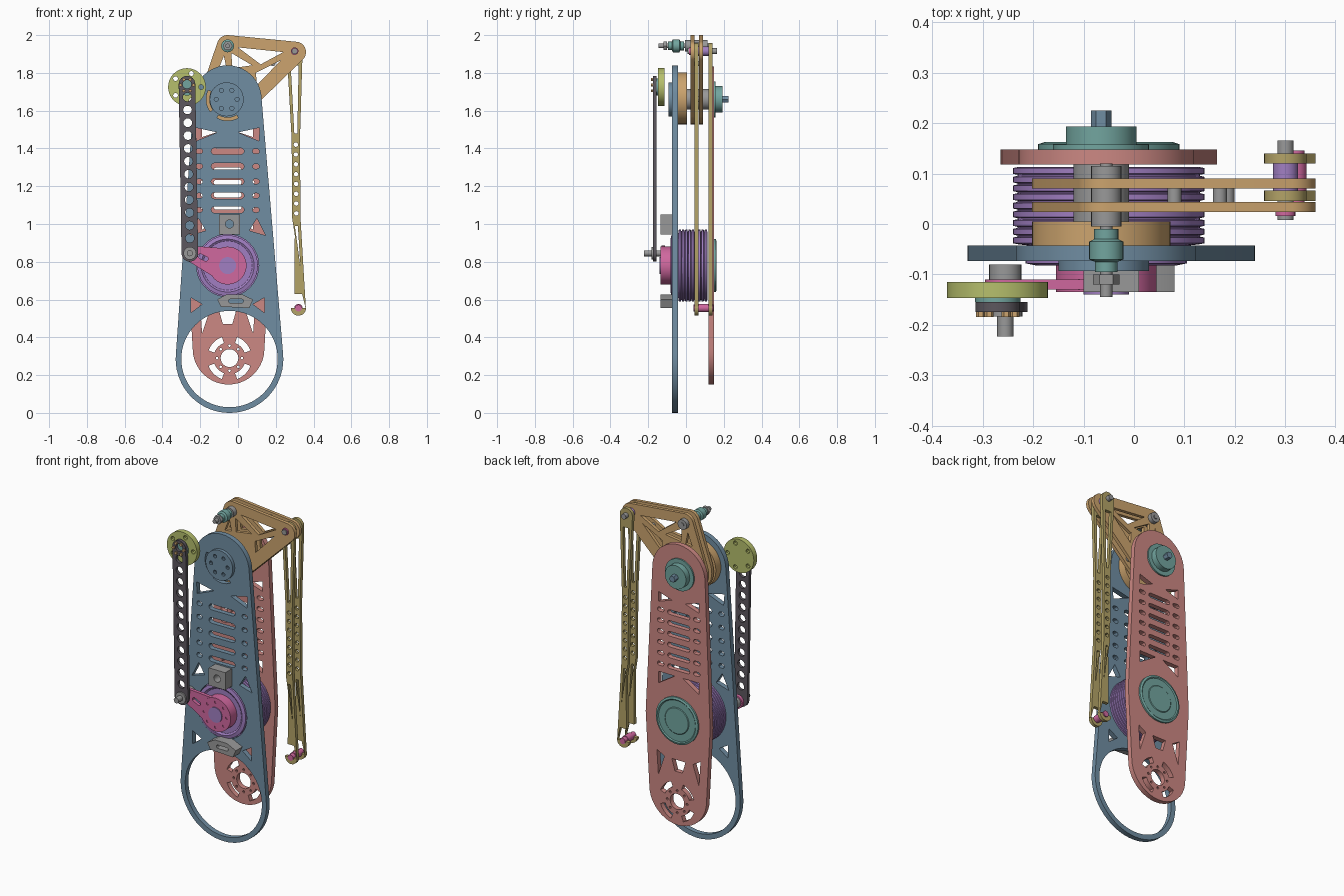
import bpy, bmesh, math
from math import cos, sin, pi, radians
from mathutils import Matrix, Vector
from mathutils.geometry import convex_hull_2d

cube = bpy.data.objects.get("Cube")
if cube:
    bpy.data.objects.remove(cube)


def material(name, hexcode):
    rgb = [int(hexcode[i:i + 2], 16) / 255 for i in (0, 2, 4)]
    col = [c / 12.92 if c < 0.04 else ((c + 0.055) / 1.055) ** 2.4 for c in rgb] + [1]
    m = bpy.data.materials.new(name)
    m.use_nodes = True
    m.diffuse_color = col
    m.node_tree.nodes["Principled BSDF"].inputs["Base Color"].default_value = col
    return m


BLUE = material("slate blue", "708DA2")
RED = material("salmon red", "CC8883")
TAN = material("tan", "CCA46E")
OLIVE = material("olive", "B3A367")
LIME = material("lime", "B6BF6C")
PURPLE = material("purple", "A17FC2")
PINK = material("pink", "D0689F")
TEAL = material("teal", "72A59F")
GREY = material("grey", "999999")
DARK = material("dark grey", "5C575E")


# --- shape helpers in the x-z plane ---
def circle(x, z, r, n=40):
    return [(x + r * cos(2 * pi * i / n), z + r * sin(2 * pi * i / n)) for i in range(n)]


def hull(*circles):
    pts = [Vector(p) for c in circles for p in circle(*c)]
    return [tuple(pts[i]) for i in convex_hull_2d(pts)]


def slot(x0, z0, x1, z1, r):
    return hull((x0, z0, r, 12), (x1, z1, r, 12))


def arc(x, z, r0, r1, a0, a1, n=8):
    ang = [radians(a0 + (a1 - a0) * i / n) for i in range(n + 1)]
    return ([(x + r1 * cos(a), z + r1 * sin(a)) for a in ang]
            + [(x + r0 * cos(a), z + r0 * sin(a)) for a in reversed(ang)])


def ring_of_holes(x, z, r, count, size):
    return [circle(x + r * cos(2 * pi * i / count), z + r * sin(2 * pi * i / count), size, 10)
            for i in range(count)]


def both(shape, axis=-0.055):
    return [shape, [(2 * axis - x, z) for x, z in shape]]


def add(name, mesh, mat):
    mesh.materials.clear()
    mesh.materials.append(mat)
    ob = bpy.data.objects.new(name, mesh)
    bpy.context.collection.objects.link(ob)
    return ob


def plate(name, outline, holes, y0, y1, mat):
    """Flat plate with cut-outs, from y0 to y1."""
    cu = bpy.data.curves.new(name, "CURVE")
    cu.dimensions, cu.fill_mode, cu.extrude = "2D", "BOTH", (y1 - y0) / 2
    for loop in [outline] + holes:
        s = cu.splines.new("POLY")
        s.points.add(len(loop) - 1)
        for p, (x, z) in zip(s.points, loop):
            p.co = (x, z, 0, 1)
        s.use_cyclic_u = True
    tmp = bpy.data.objects.new(name + " outline", cu)
    mesh = bpy.data.meshes.new_from_object(tmp)
    bpy.data.objects.remove(tmp)
    mesh.transform(Matrix.Translation((0, (y0 + y1) / 2, 0)) @ Matrix.Rotation(pi / 2, 4, "X"))
    bm = bmesh.new()
    bm.from_mesh(mesh)
    bmesh.ops.remove_doubles(bm, verts=bm.verts, dist=1e-5)
    bmesh.ops.recalc_face_normals(bm, faces=bm.faces)
    bm.to_mesh(mesh)
    bm.free()
    return add(name, mesh, mat)


def lathe(name, x, z, profile, mat, n=40):
    """Round part about a y axis; profile is (radius, y) pairs."""
    bm = bmesh.new()
    loops = [[bm.verts.new((px, y, pz)) for px, pz in circle(x, z, r, n)] for r, y in profile]
    for a, b in zip(loops, loops[1:]):
        for i in range(n):
            bm.faces.new((a[i], a[i - 1], b[i - 1], b[i]))
    bm.faces.new(loops[0])
    bm.faces.new(loops[-1])
    bmesh.ops.recalc_face_normals(bm, faces=bm.faces)
    mesh = bpy.data.meshes.new(name)
    bm.to_mesh(mesh)
    bm.free()
    return add(name, mesh, mat)


def cyl(name, x, z, r, y0, y1, mat, n=40):
    return lathe(name, x, z, [(r, y0), (r, y1)], mat, n)


AX, HUB, DRUM = -0.055, 1.66, 0.78

# --- front side plate with bottom ring ---
holes = [circle(-0.045, 0.285, 0.255, 64), circle(AX, DRUM, 0.165)]
for z in (1.385, 1.305, 1.225, 1.15, 1.075):
    holes.append(slot(-0.125, z, 0.015, z, 0.017))
    holes += both(slot(-0.21, z, -0.2, z, 0.013))
holes += both([(-0.225, 1.51), (-0.11, 1.485), (-0.22, 1.44)])
holes += both([(0.06, 0.965), (0.145, 0.94), (0.1, 1.03)])
holes += both([(-0.25, 0.61), (-0.19, 0.575), (-0.25, 0.53)])
holes += [arc(AX, HUB, 0.097, 0.113, a, a + 60) for a in (155, 240)]
plate("front_plate", hull((-0.045, 0.285, 0.285, 64), (AX, HUB, 0.18)), holes, -0.073, -0.043, BLUE)

# --- back side plate ---
holes = [circle(-0.045, 0.29, 0.047, 24)]
holes += [arc(-0.045, 0.29, 0.085, 0.118, a, a + 50) for a in (20, 110, 200, 290)]
holes += ring_of_holes(-0.045, 0.29, 0.066, 8, 0.007)
for i in range(6):
    z = 1.09 + 0.065 * i
    holes.append(slot(-0.115, z, 0.005, z, 0.014))
    holes += both(slot(-0.185, z, -0.165, z, 0.012))
holes += both([(-0.19, 1.04), (-0.08, 1.04), (-0.19, 0.97)])
holes += both([(-0.2, 0.57), (-0.15, 0.54), (-0.19, 0.42)])
holes.append([(-0.1, 0.54), (-0.01, 0.54), (-0.03, 0.47), (-0.08, 0.47)])
holes += both([(-0.19, 1.52), (-0.1, 1.49), (-0.19, 1.46)])
plate("back_plate", hull((AX, HUB, 0.175), (-0.05, DRUM, 0.214), (-0.05, 0.34, 0.19)),
      holes, 0.118, 0.148, RED)

# --- cable drum with grooves ---
prof = [(0.155, -0.07), (0.155, -0.043)]
for i in range(9):
    y = -0.04 + i * 0.0172
    prof += [(0.181, y), (0.19, y + 0.002), (0.19, y + 0.013), (0.181, y + 0.015)]
lathe("cable_drum", -0.05, DRUM, prof, PURPLE, 56)
lathe("drum_front_rim", AX, DRUM, [(0.16, -0.07), (0.16, -0.078), (0.14, -0.082), (0.13, -0.075)], PURPLE)
cyl("drum_hub", AX, DRUM, 0.045, -0.14, -0.07, PURPLE, 24)
lathe("drum_back_cap", -0.05, DRUM, [(0.14, 0.145), (0.14, 0.158), (0.128, 0.162), (0.122, 0.157),
                                     (0.08, 0.157), (0.076, 0.16), (0.02, 0.16)], TEAL, 48)

# --- crank arm on the drum ---
plate("crank_disc", circle(AX, DRUM, 0.1), ring_of_holes(AX, DRUM, 0.075, 8, 0.008), -0.135, -0.075, PINK)
plate("crank_arm", hull((AX, DRUM, 0.09), (-0.255, 0.845, 0.04)),
      [slot(-0.2, 0.83, -0.17, 0.815, 0.012)], -0.13, -0.11, PINK)
cyl("crank_pin", -0.255, 0.845, 0.016, -0.223, -0.08, GREY, 20)
cyl("crank_pin_collar", -0.255, 0.845, 0.032, -0.11, -0.08, GREY, 24)
cyl("crank_pin_washer", -0.255, 0.845, 0.034, -0.183, -0.172, GREY, 24)

# --- perforated link and drive disc ---
holes = [circle(-0.27 + 0.015 * i / 12, 1.74 - 0.068 * i, 0.023, 16) for i in range(13)]
plate("perforated_link", hull((-0.27, 1.74, 0.044), (-0.255, 0.845, 0.044)), holes, -0.174, -0.155, DARK)
plate("drive_disc", circle(-0.27, 1.725, 0.1), ring_of_holes(-0.27, 1.725, 0.075, 5, 0.013), -0.147, -0.115, LIME)
cyl("drive_disc_hub", -0.27, 1.725, 0.045, -0.155, -0.147, TEAL)
for i in range(6):
    a = i * pi / 3
    cyl("drive_bolt", -0.27 + 0.034 * cos(a), 1.735 + 0.034 * sin(a), 0.009, -0.184, -0.172, TAN, 6)

# --- sensor blocks on the front ---
plate("upper_block", [(-0.1, 0.945), (0.01, 0.945), (0.01, 1.05), (-0.1, 1.05)],
      [circle(-0.045, 1.0, 0.022, 16)], -0.135, -0.073, GREY)
plate("lower_block", [(-0.11, 0.6), (-0.09, 0.562), (0.06, 0.555), (0.08, 0.6), (0.02, 0.628), (-0.06, 0.628)],
      [slot(-0.04, 0.592, 0.02, 0.592, 0.01)], -0.135, -0.073, GREY)

# --- shoulder hub ---
plate("hub_front_disc", circle(AX - 0.005, HUB, 0.09), ring_of_holes(AX - 0.005, HUB, 0.055, 6, 0.011),
      -0.093, -0.073, BLUE)
cyl("hub_pulley", -0.065, HUB + 0.005, 0.137, -0.043, 0.005, TAN, 48)
cyl("hub_spacer", -0.065, HUB, 0.055, 0.005, 0.118, GREY)
cyl("hub_back_bearing", -0.065, HUB, 0.07, 0.148, 0.193, TEAL)
cyl("hub_back_flange", -0.065, HUB, 0.095, 0.148, 0.157, TEAL)
cyl("hub_shaft", -0.065, HUB, 0.02, 0.19, 0.225, BLUE, 6)

# --- pair of truss arms ---
trusses = [[(0.0, 1.935), (0.24, 1.91), (0.12, 1.845)],
           [(-0.035, 1.905), (0.075, 1.84), (-0.03, 1.825)],
           [(0.225, 1.865), (0.1, 1.735), (0.095, 1.8)],
           [(-0.075, 1.89), (-0.06, 1.82), (-0.105, 1.815)]]
for y in (0.024, 0.07):
    plate("truss_arm", hull((-0.065, HUB + 0.005, 0.137), (AX, 1.943, 0.057), (0.305, 1.91, 0.055)),
          trusses, y, y + 0.02, TAN)
for x, z in ((0.185, 1.85), (0.08, 1.66), (0.17, 1.95)):
    cyl("arm_spacer", x, z, 0.014, 0.044, 0.07, GREY, 16)

# --- top pin ---
cyl("top_pin", AX, 1.943, 0.012, -0.145, 0.12, GREY, 16)
lathe("top_bushing", AX, 1.943, [(0.022, -0.095), (0.022, -0.075), (0.034, -0.07), (0.034, -0.035),
                                 (0.024, -0.03), (0.024, -0.01)], TEAL, 24)
cyl("top_pin_nut", AX, 1.943, 0.026, -0.12, -0.1, GREY, 6)
cyl("top_pin_sleeve", AX, 1.943, 0.03, -0.005, 0.115, GREY, 24)

# --- pair of long slotted links ---
TOP, LOW = (0.3, 1.915), (0.32, 0.555)
outline = [(x, z) for x, z in circle(*TOP, 0.042) if z >= TOP[1] - 0.001]
outline += [(0.284, 1.45), (0.287, 1.03)]
outline += [(x, z) for x, z in circle(*LOW, 0.04) if z <= LOW[1] + 0.001]
outline += [(0.331, 1.03), (0.328, 1.45)]
holes = [[(0.279, 1.84), (0.321, 1.84), (0.314, 1.48), (0.298, 1.48)],
         [(0.301, 0.99), (0.317, 0.99), (0.339, 0.63), (0.298, 0.63)]]
holes += [circle(0.306 + 0.0004 * i, 1.42 - 0.052 * i, 0.012, 12) for i in range(8)]
for y in (0.046, 0.12):
    plate("slotted_link", outline, holes, y, y + 0.02, OLIVE)
cyl("link_top_spacer", *TOP, 0.025, 0.066, 0.12, PURPLE, 24)
cyl("link_top_pin", *TOP, 0.016, 0.008, 0.165, GREY, 16)
cyl("link_top_head", *TOP, 0.02, 0.016, 0.024, PINK, 16)
cyl("link_low_spacer", *LOW, 0.022, 0.066, 0.12, PINK, 24)
cyl("link_low_pin", *LOW, 0.018, 0.04, 0.146, PINK, 16)

# --- smooth the round walls, keep edges sharp ---
bpy.ops.object.select_all(action="DESELECT")
for ob in bpy.context.collection.objects:
    if ob.type == "MESH":
        ob.select_set(True)
        bpy.context.view_layer.objects.active = ob
bpy.ops.object.shade_smooth_by_angle(angle=radians(30))
